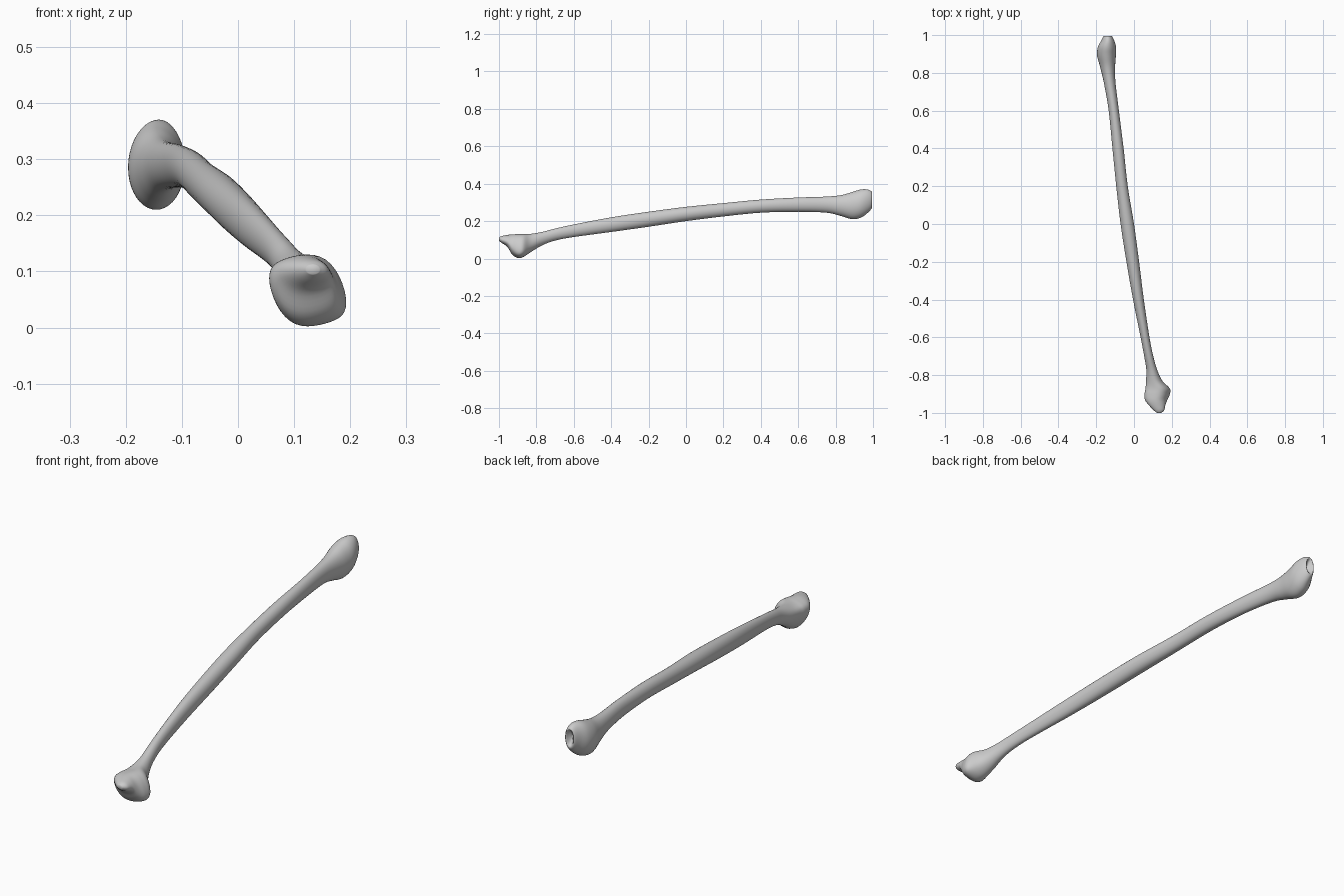
import bpy, bmesh, math
from mathutils import Vector

if "Cube" in bpy.data.objects:
    bpy.data.objects.remove(bpy.data.objects["Cube"])

# Stations along the bone: y, left x, right x, bottom z, top z
STATIONS = [
    (-1.00, .122, .145, .095, .112), (-.985, .103, .160, .083, .120),
    (-.955, .075, .167, .062, .126), (-.93, .058, .177, .022, .129),
    (-.90, .056, .190, .003, .130), (-.87, .061, .189, .008, .130),
    (-.83, .064, .150, .034, .132), (-.77, .065, .122, .070, .142),
    (-.70, .054, .102, .096, .160), (-.60, .035, .082, .115, .182),
    (-.40, -.005, .052, .142, .220), (-.20, -.040, .027, .170, .250),
    (.00, -.071, .000, .200, .276), (.20, -.094, -.033, .225, .296),
    (.40, -.114, -.055, .245, .315), (.60, -.134, -.080, .250, .326),
    (.75, -.160, -.098, .245, .331), (.83, -.179, -.100, .227, .339),
    (.89, -.195, -.096, .210, .356), (.935, -.192, -.095, .219, .369),
    (.97, -.174, -.104, .243, .369), (.995, -.160, -.118, .272, .356),
    (.985, -.150, -.127, .288, .342), (.975, -.142, -.135, .305, .325),
]
SIDES, STEPS = 40, 5


def catmull(a, b, c, d, t):
    return 0.5 * (2*b + (c-a)*t + (2*a-5*b+4*c-d)*t*t + (3*b-a-3*c+d)*t**3)


def sample():
    n = len(STATIONS)
    rows = []
    for i in range(n - 1):
        p = [STATIONS[min(max(i + k, 0), n - 1)] for k in (-1, 0, 1, 2)]
        for s in range(STEPS):
            rows.append([catmull(*v, s / STEPS) for v in zip(*p)])
    return rows + [list(STATIONS[-1])]


def bump(y, c, w):
    return math.exp(-((y - c) / w) ** 2)


# One continuous lofted shaft with both knobby ends
bm = bmesh.new()
rings = []
for y, x0, x1, z0, z1 in sample():
    cx, cz, rx, rz = (x0+x1)/2, (z0+z1)/2, (x1-x0)/2, (z1-z0)/2
    ring = []
    lean = 0.35 * bump(y, -.89, .07)
    for k in range(SIDES):
        a = 2 * math.pi * k / SIDES
        c, s = math.cos(a), math.sin(a)
        # the front knob leans: left shoulder high, right shoulder low
        z = cz + rz * (s - lean * c * (1 - s * s))
        ring.append(bm.verts.new((cx + rx * c, y, z)))
    rings.append(ring)
for a, b in zip(rings, rings[1:]):
    for k in range(SIDES):
        j = (k + 1) % SIDES
        bm.faces.new((a[k], a[j], b[j], b[k]))
# Rounded tip and dished back socket
for ring, dy in ((rings[0], 0), (rings[-1], -.003)):
    mid = sum((v.co for v in ring), Vector()) / SIDES + Vector((0, dy, 0))
    tip = bm.verts.new(mid)
    for k in range(SIDES):
        bm.faces.new((ring[k], ring[(k + 1) % SIDES], tip))
bmesh.ops.recalc_face_normals(bm, faces=bm.faces)
for f in bm.faces:
    f.smooth = True
mesh = bpy.data.meshes.new("long_bone")
bm.to_mesh(mesh)
bm.free()
bone = bpy.data.objects.new("long_bone", mesh)
bpy.context.collection.objects.link(bone)
